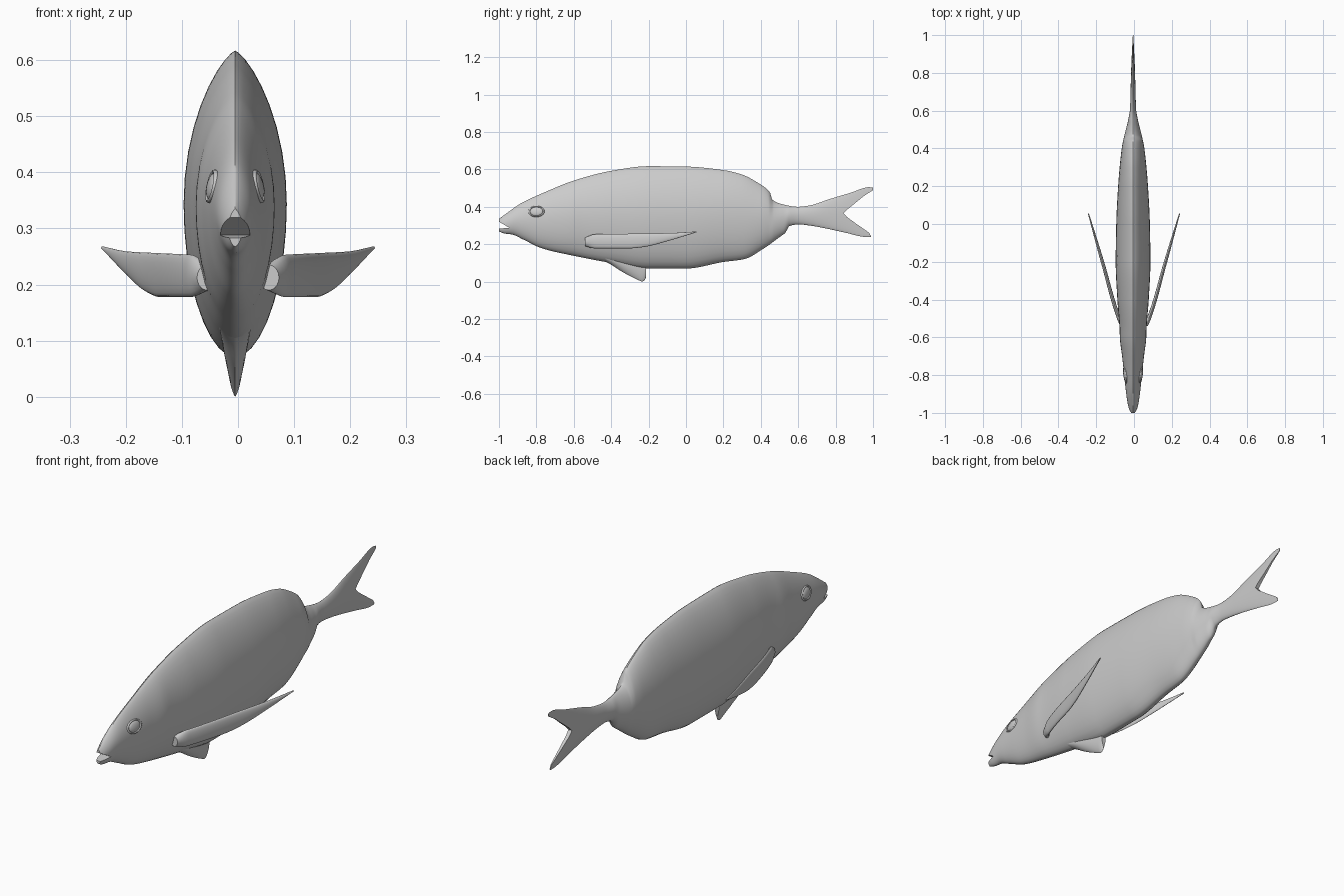
import bpy, bmesh, math
from mathutils import Matrix

if "Cube" in bpy.data.objects:
    bpy.data.objects.remove(bpy.data.objects["Cube"])

CX = -0.005  # the body sits slightly off centre


def curve(pts):
    """Monotone cubic through (y, value) points."""
    n = len(pts)
    d = [(pts[i + 1][1] - pts[i][1]) / (pts[i + 1][0] - pts[i][0]) for i in range(n - 1)]
    m = [d[0]] + [2 * a * b / (a + b) if a * b > 0 else 0 for a, b in zip(d, d[1:])] + [d[-1]]

    def f(y):
        i = 0
        while i < n - 2 and y > pts[i + 1][0]:
            i += 1
        h = pts[i + 1][0] - pts[i][0]
        t = min(1, max(0, (y - pts[i][0]) / h))
        return (pts[i][1] * (1 + 2 * t) * (1 - t) ** 2 + m[i] * h * t * (1 - t) ** 2
                + pts[i + 1][1] * t * t * (3 - 2 * t) + m[i + 1] * h * t * t * (t - 1))
    return f


def make_object(name, bm):
    bmesh.ops.recalc_face_normals(bm, faces=bm.faces)
    me = bpy.data.meshes.new(name)
    bm.to_mesh(me)
    bm.free()
    ob = bpy.data.objects.new(name, me)
    bpy.context.collection.objects.link(ob)
    return ob


def loft(name, top, bottom, width, centre, rings, sides=36, p_top=1.0, p_bot=1.0):
    """Skin along y through rounded sections given by profile curves."""
    y0, y1 = top[0][0], top[-1][0]
    ft, fb, fw, fx = curve(top), curve(bottom), curve(width), curve(centre)
    bm = bmesh.new()
    loops = []
    for i in range(rings + 1):
        y = y0 + (y1 - y0) * i / rings
        mid, h = (ft(y) + fb(y)) / 2, (ft(y) - fb(y)) / 2
        ring = []
        for k in range(sides):
            a = 2 * math.pi * k / sides
            c, s = math.cos(a), math.sin(a)
            x = math.copysign(abs(c) ** (p_top if s > 0 else p_bot), c) * fw(y)
            ring.append(bm.verts.new((fx(y) + x, y, mid + h * s)))
        loops.append(ring)
    for a, b in zip(loops, loops[1:]):
        for k in range(sides):
            j = (k + 1) % sides
            bm.faces.new((a[k], a[j], b[j], b[k]))
    bm.faces.new(loops[0])
    bm.faces.new(loops[-1])
    return make_object(name, bm)


def cut(ob, outline):
    """Cut a side-view outline (y, z) straight through the object."""
    bm = bmesh.new()
    face = bm.faces.new([bm.verts.new((-0.3, y, z)) for y, z in outline])
    ext = bmesh.ops.extrude_face_region(bm, geom=[face])
    bmesh.ops.translate(bm, vec=(0.6, 0, 0),
                        verts=[v for v in ext["geom"] if isinstance(v, bmesh.types.BMVert)])
    cutter = make_object("cutter", bm)
    cutter.hide_render = True
    mod = ob.modifiers.new("cut", "BOOLEAN")
    mod.operation, mod.solver, mod.object = "DIFFERENCE", "EXACT", cutter
    bpy.context.view_layer.objects.active = ob
    bpy.ops.object.modifier_apply(modifier=mod.name)
    bpy.data.objects.remove(cutter)


def smooth(ob, angle=45):
    bpy.ops.object.select_all(action="DESELECT")
    ob.select_set(True)
    bpy.context.view_layer.objects.active = ob
    bpy.ops.object.shade_smooth_by_angle(angle=math.radians(angle))


# Body with back fin ridge, tail stem and tail fan
body = loft(
    "body",
    top=[(-1, .335), (-.95, .372), (-.88, .42), (-.75, .48), (-.6, .54), (-.4, .592), (-.2, .617),
         (0, .615), (.2, .596), (.3, .572), (.39, .525), (.44, .488), (.452, .47), (.46, .44),
         (.5, .418), (.6, .4), (.66, .407), (.77, .442), (.88, .475), (.98, .505), (1, .502)],
    bottom=[(-1, .268), (-.97, .257), (-.93, .252), (-.87, .225), (-.77, .178), (-.6, .138),
            (-.4, .1), (-.2, .07), (0, .07), (.2, .105), (.31, .12), (.42, .18), (.5, .238),
            (.535, .265), (.548, .295), (.6, .306), (.66, .3), (.75, .284), (.85, .262),
            (.97, .238), (1, .238)],
    width=[(-1, .012), (-.98, .021), (-.93, .032), (-.8, .047), (-.7, .058), (-.6, .07),
           (-.56, .071), (-.4, .083), (-.2, .092), (0, .089), (.2, .079), (.4, .06), (.46, .048),
           (.55, .026), (.61, .016), (.75, .012), (1, .004)],
    centre=[(-1, CX), (1, CX)], rings=200, p_top=1.5, p_bot=1.08)
# Open mouth and tail fork
cut(body, [(-1.05, .345), (-1, .32), (-.945, .288), (-1.05, .279)])
cut(body, [(1.1, .49), (1, .489), (.95, .457), (.905, .42), (.86, .384), (.842, .366),
           (.86, .346), (.905, .313), (.978, .262), (.988, .245), (.99, .2), (1.1, .2)])
smooth(body)

# Side fins, swept outward
fin = loft(
    "side_fin",
    top=[(-.54, .235), (-.49, .253), (-.3, .256), (-.1, .259), (.055, .268)],
    bottom=[(-.54, .19), (-.49, .178), (-.3, .178), (-.22, .186), (-.1, .216), (0, .246),
            (.055, .263)],
    width=[(-.54, .018), (-.47, .011), (-.2, .009), (.055, .003)],
    centre=[(-.54, .055), (-.49, .082), (-.2, .167), (.055, .241)], rings=50, sides=20)
fin.modifiers.new("mirror", "MIRROR")
smooth(fin)

# Belly fin
belly = loft(
    "belly_fin",
    top=[(-.44, .15), (-.215, .15)],
    bottom=[(-.44, .112), (-.4, .09), (-.35, .058), (-.3, .03), (-.25, .006), (-.235, 0),
            (-.222, .006), (-.215, .02)],
    width=[(-.44, .03), (-.3, .02), (-.215, .012)],
    centre=[(-.44, CX), (-.215, CX)], rings=40, sides=28, p_bot=1.5)
smooth(belly)

# Eyes: a flattened ball inside a raised rim
tilt = Matrix.Translation((.041, -.8, .375)) @ Matrix.Rotation(-.14, 4, "Z") @ Matrix.Rotation(-.2, 4, "Y")
bm = bmesh.new()
bmesh.ops.create_uvsphere(bm, u_segments=24, v_segments=16, radius=1,
                          matrix=tilt @ Matrix.Diagonal((.009, .035, .024, 1)))
eye = make_object("eye", bm)
bm = bmesh.new()
rows = []
for i in range(32):
    a = 2 * math.pi * i / 32
    row = []
    for j in range(8):
        b = 2 * math.pi * j / 8
        r = 1 + .13 * math.cos(b)
        row.append(bm.verts.new((.005 * math.sin(b), .039 * r * math.cos(a), .027 * r * math.sin(a))))
    rows.append(row)
for i in range(32):
    p, q = rows[i], rows[(i + 1) % 32]
    for j in range(8):
        k = (j + 1) % 8
        bm.faces.new((p[j], p[k], q[k], q[j]))
bm.transform(tilt)
rim = make_object("eye_rim", bm)
for ob in (eye, rim):
    ob.location.x = CX
    ob.modifiers.new("mirror", "MIRROR")
    smooth(ob, 60)
